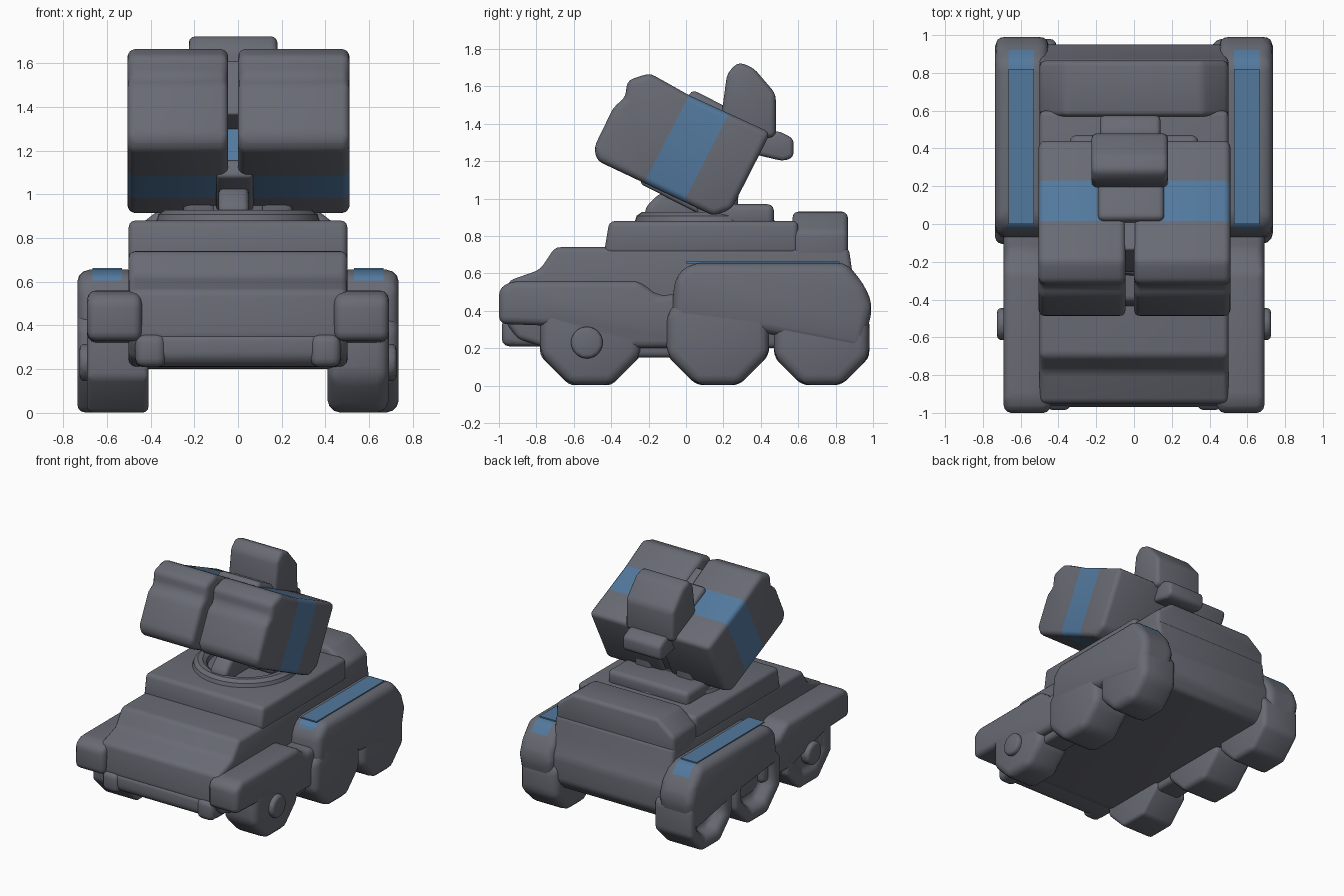
import bpy, bmesh, math
from mathutils import Vector

cube = bpy.data.objects.get("Cube")
if cube:
    bpy.data.objects.remove(cube, do_unlink=True)


def material(name, rgb):
    m = bpy.data.materials.new(name)
    m.use_nodes = True
    m.diffuse_color = (*rgb, 1)
    b = m.node_tree.nodes["Principled BSDF"]
    b.inputs["Base Color"].default_value = (*rgb, 1)
    b.inputs["Roughness"].default_value = 0.7
    return m


GREY = material("gunmetal grey", (0.14, 0.146, 0.175))
BLUE = material("steel blue", (0.085, 0.19, 0.34))


def prism(name, pts, x0, x1, bevel=0.04, mirror=False, cuts=(), paint=None,
          recess=0, mat=GREY):
    """Extrude a (y, z) profile from x0 to x1, round it, then cut and paint faces."""
    bm = bmesh.new()
    a = [bm.verts.new((x0, y, z)) for y, z in pts]
    b = [bm.verts.new((x1, y, z)) for y, z in pts]
    bm.faces.new(a)
    outer = bm.faces.new(b[::-1])
    for i in range(len(pts)):
        j = (i + 1) % len(pts)
        bm.faces.new((a[i], b[i], b[j], a[j]))
    bmesh.ops.recalc_face_normals(bm, faces=bm.faces)
    if recess:
        bmesh.ops.inset_region(bm, faces=[outer], thickness=0.09, depth=0)
        bmesh.ops.inset_region(bm, faces=[outer], thickness=0.04, depth=-recess)
    if bevel:
        edges = [e for e in bm.edges if e.calc_face_angle(0) > 0.3]
        bmesh.ops.bevel(bm, geom=edges, offset=bevel, segments=3, profile=0.5,
                        affect='EDGES', clamp_overlap=True)
    for axis, pos in cuts:
        no = Vector((0, 0, 0))
        no[axis] = 1
        bmesh.ops.bisect_plane(bm, geom=bm.verts[:] + bm.edges[:] + bm.faces[:],
                               plane_co=no * pos, plane_no=no)
    if paint:
        for f in bm.faces:
            f.material_index = int(paint(f.calc_center_median(), f.normal))
    me = bpy.data.meshes.new(name)
    bm.to_mesh(me)
    bm.free()
    me.materials.append(mat)
    me.materials.append(BLUE)
    ob = bpy.data.objects.new(name, me)
    bpy.context.collection.objects.link(ob)
    if mirror:
        ob.modifiers.new("mirror", 'MIRROR')
    bpy.ops.object.select_all(action='DESELECT')
    ob.select_set(True)
    bpy.context.view_layer.objects.active = ob
    bpy.ops.object.shade_smooth_by_angle(angle=math.radians(40))
    return ob


def box(y0, y1, z0, z1):
    return [(y0, z0), (y1, z0), (y1, z1), (y0, z1)]


def ngon(y, z, apothem, n):
    """Regular polygon standing on a flat side."""
    r = apothem / math.cos(math.pi / n)
    return [(y + r * math.cos(math.tau * (i + .5) / n),
             z + r * math.sin(math.tau * (i + .5) / n)) for i in range(n)]


# Hull and stepped deck
prism("hull", [(-0.74, 0.2), (0.88, 0.2), (0.95, 0.28), (0.95, 0.46), (0.89, 0.6),
               (0.87, 0.74), (-0.7, 0.74), (-0.78, 0.62), (-0.95, 0.56),
               (-0.965, 0.34), (-0.9, 0.25)], -0.5, 0.5, 0.03)
prism("front_deck", [(-0.44, 0.7), (0.6, 0.7), (0.6, 0.88), (-0.41, 0.88)],
      -0.5, 0.5, 0.03)
engine = prism("engine_deck", [(-0.5, 0.65), (0.5, 0.65), (0.5, 0.82), (0.36, 0.93),
                               (-0.36, 0.93), (-0.5, 0.82)], 0.57, 0.865, 0.03)
engine.rotation_euler.z = math.pi / 2
prism("nose_lip", [(-0.97, 0.25), (-0.92, 0.21), (-0.7, 0.21), (-0.7, 0.36),
                   (-0.97, 0.36)], -0.47, 0.47, 0.035)
prism("tow_lug", box(-0.985, -0.8, 0.21, 0.36), 0.33, 0.47, 0.04, True)

# Fenders, with a painted stripe along the rear pair
prism("front_fender", [(-1.0, 0.33), (-0.72, 0.32), (-0.3, 0.2), (0.05, 0.2),
                       (0.05, 0.5), (-0.15, 0.48), (-0.25, 0.56), (-0.93, 0.56),
                       (-1.0, 0.52)], 0.44, 0.69, 0.04, True)
prism("rear_fender", [(-0.08, 0.34), (0.42, 0.28), (0.94, 0.18), (1.0, 0.42),
                      (0.96, 0.53), (0.86, 0.655), (0.02, 0.655), (-0.06, 0.58)],
      0.45, 0.735, 0.055, True,
      cuts=[(0, 0.53), (0, 0.665), (1, -0.03), (1, 0.92)],
      paint=lambda c, n: 0.53 < c.x < 0.665 and -0.03 < c.y < 0.92 and n.z > 0.3)
prism("stripe_plate", box(0.0, 0.82, 0.654, 0.663), 0.53, 0.665, 0, True, mat=BLUE)
prism("side_skirt", box(-0.42, 0.3, 0.15, 0.4), 0.43, 0.64, 0.03, True)

# Wheels: blocky eight-sided tyres, hollow on the right side
for label, y, r, out in (("front", -0.51, 0.27, 0.69), ("middle", 0.17, 0.275, 0.735),
                         ("rear", 0.725, 0.255, 0.73)):
    tyre = ngon(y, r + 0.002, r, 8)
    prism(label + "_left_wheel", tyre, 0.41, out, 0.055)
    prism(label + "_right_wheel", tyre, -0.41, -out, 0.035,
          recess=0.03 if label == "front" else 0.1)
prism("front_hub", ngon(-0.53, 0.23, 0.085, 12), 0.65, 0.725, 0.04, True)

# Turret ring and launcher mount
bpy.ops.mesh.primitive_torus_add(major_radius=0.32, minor_radius=0.055, major_segments=40,
                                 minor_segments=10, location=(0, 0.1, 0.875))
ring = bpy.context.object
ring.name = "turret_ring"
ring.data.materials.append(GREY)
bpy.ops.object.shade_smooth_by_angle()
prism("turret_base", box(0.12, 0.47, 0.85, 0.97), -0.34, 0.34, 0.035)
prism("front_strut", [(-0.22, 0.87), (0.1, 0.87), (0.1, 1.05), (-0.14, 1.03),
                      (-0.22, 0.95)], -0.09, 0.05, 0.03)
prism("mount_arm", [(0.06, 0.88), (0.27, 0.88), (0.29, 1.15), (0.05, 1.15)],
      0.1, 0.25, 0.03, True)
prism("mount_core", box(0.06, 0.24, 0.88, 1.15), -0.12, 0.12, 0.02)

# Twin launcher pods, pitched up, with a painted band around them
pod = [(-0.435, -0.235), (-0.385, -0.285), (0.3, -0.265), (0.37, -0.19),
       (0.37, 0.27), (-0.1, 0.25), (-0.35, 0.26), (-0.44, 0.17),
       (-0.405, 0.08), (-0.44, 0.02)]
launcher = [
    prism(side + "_launcher_pod", pod, x0, x1, 0.05, cuts=[(1, -0.11), (1, 0.125)],
          paint=lambda c, n: -0.11 < c.y < 0.125)
    for side, x0, x1 in (("left", 0.0, 0.51), ("right", -0.505, -0.045))
] + [
    prism("pod_bridge", box(-0.11, 0.35, -0.2, 0.285), -0.19, 0.16, 0.03),
    prism("pod_bridge_nose", box(-0.27, 0.0, -0.04, 0.235), -0.1, 0.06, 0.01),
    prism("pod_bridge_keel", box(-0.13, 0.3, -0.29, -0.2), -0.1, 0.07, 0.02),
    prism("pod_bridge_panel", box(-0.117, -0.109, -0.2, 0.0), -0.1, 0.06, 0, mat=BLUE),
]
for ob in launcher:
    ob.location = (0, 0, 1.28)
    ob.rotation_euler.x = math.radians(-27)

# Sight box and rear nub
prism("sight_box", [(0.19, 1.45), (0.4, 1.32), (0.48, 1.33), (0.48, 1.56), (0.36, 1.7),
                    (0.28, 1.73), (0.22, 1.67)], -0.225, 0.18, 0.03)
prism("sight_nub", [(0.35, 1.24), (0.52, 1.2), (0.575, 1.22), (0.575, 1.32),
                    (0.5, 1.36), (0.35, 1.36)], -0.18, 0.14, 0.025)
